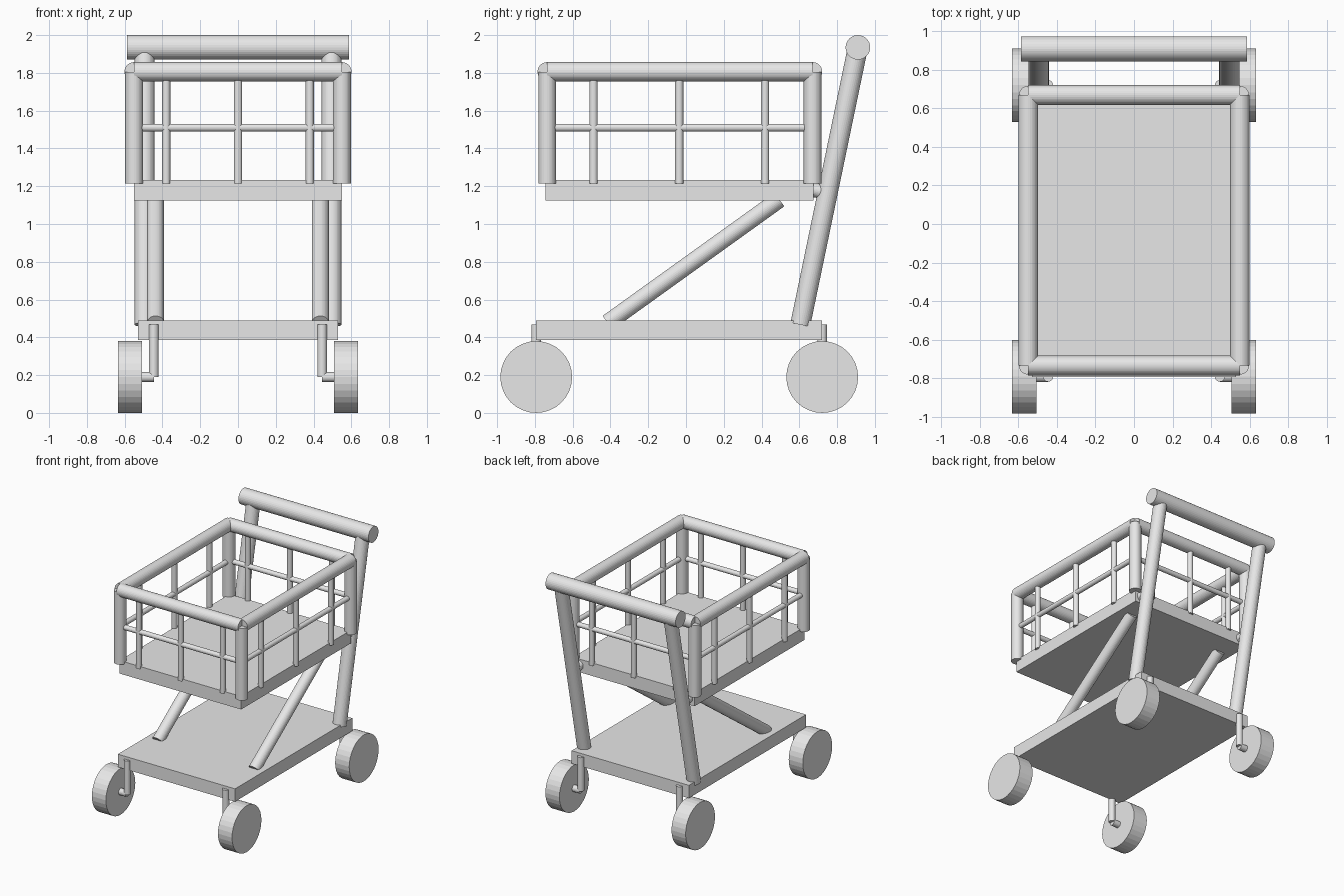
import bpy
from mathutils import Vector

cube = bpy.data.objects.get("Cube")
if cube:
    bpy.data.objects.remove(cube, do_unlink=True)

grey = bpy.data.materials.new("light_grey")
grey.use_nodes = True
grey.diffuse_color = (0.8, 0.8, 0.8, 1)
grey.node_tree.nodes["Principled BSDF"].inputs["Base Color"].default_value = (0.8, 0.8, 0.8, 1)


def finish(name):
    obj = bpy.context.object
    obj.name = name
    obj.data.materials.append(grey)
    return obj


def tube(name, start, end, radius):
    """Capped 32-sided cylinder between two points."""
    a, b = Vector(start), Vector(end)
    d = b - a
    bpy.ops.mesh.primitive_cylinder_add(
        vertices=32, radius=radius, depth=d.length, location=(a + b) / 2,
        rotation=d.to_track_quat('Z', 'Y').to_euler())
    return finish(name)


def slab(name, low, high):
    a, b = Vector(low), Vector(high)
    bpy.ops.mesh.primitive_cube_add(size=1, location=(a + b) / 2)
    bpy.context.object.scale = b - a
    bpy.ops.object.transform_apply(location=False, rotation=False, scale=True)
    return finish(name)


# Deck and basket floor
slab("lower_deck", (-0.53, -0.795, 0.385), (0.53, 0.72, 0.49))
slab("basket_floor", (-0.55, -0.745, 1.125), (0.55, 0.675, 1.232))

# Push handle
tube("handle_bar", (-0.588, 0.91, 1.935), (0.588, 0.91, 1.935), 0.065)

RIM_X, FRONT, BACK = 0.55, -0.735, 0.67
RIM_Z, RAIL_Z, FLOOR_Z = 1.806, 1.51, 1.215

for side, s in (("left", 1), ("right", -1)):
    # Frame
    tube(side + "_upright", (s * 0.495, 0.605, 0.467), (s * 0.495, 0.91, 1.935), 0.053)
    tube(side + "_brace", (s * 0.436, -0.415, 0.477), (s * 0.436, 0.494, 1.13), 0.045)
    tube(side + "_floor_joint", (s * 0.495, 0.63, 1.19), (s * 0.495, 0.725, 1.17), 0.038)

    # Basket side
    x = s * RIM_X
    tube(side + "_rim", (x, FRONT, RIM_Z), (x, BACK, RIM_Z), 0.051)
    tube(side + "_rail", (x, FRONT, RAIL_Z), (x, BACK, RAIL_Z), 0.02)
    for y in (-0.49, -0.036, 0.418):
        tube(side + "_bar", (x, y, FLOOR_Z), (x, y, RIM_Z), 0.022)

    for end, y, wheel_y in (("front", FRONT, -0.793), ("back", BACK, 0.721)):
        tube(f"{end}_{side}_post", (x, y, FLOOR_Z), (x, y, RIM_Z), 0.047)
        # Caster: stem, axle and wheel
        tube(f"{end}_{side}_stem", (s * 0.446, wheel_y, 0.19), (s * 0.446, wheel_y, 0.467), 0.026)
        tube(f"{end}_{side}_axle", (s * 0.446, wheel_y, 0.19), (s * 0.52, wheel_y, 0.19), 0.027)
        tube(f"{end}_{side}_wheel", (s * 0.507, wheel_y, 0.19), (s * 0.634, wheel_y, 0.19), 0.19)

# Basket front and back
for end, y in (("front", FRONT), ("back", BACK)):
    tube(end + "_rim", (-RIM_X, y, RIM_Z), (RIM_X, y, RIM_Z), 0.051)
    tube(end + "_rail", (-RIM_X, y, RAIL_Z), (RIM_X, y, RAIL_Z), 0.02)
    for x in (-0.38, 0, 0.38):
        tube(end + "_bar", (x, y, FLOOR_Z), (x, y, RIM_Z), 0.022)
